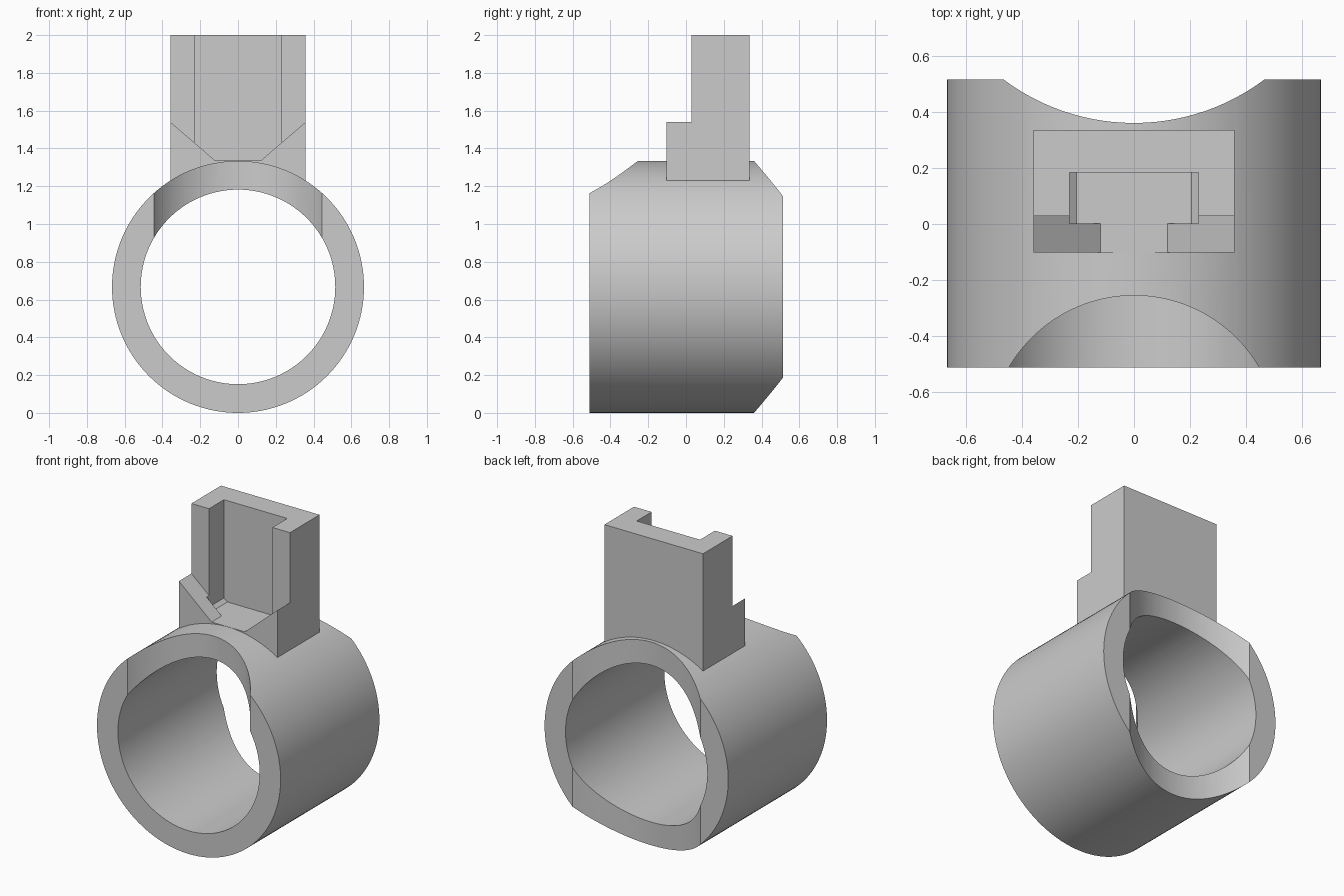
import bpy
import bmesh
import math
from mathutils import Matrix, Vector

cube = bpy.data.objects.get("Cube")
if cube:
    bpy.data.objects.remove(cube, do_unlink=True)

grey = bpy.data.materials.new("light grey")
grey.use_nodes = True
grey.diffuse_color = (0.6, 0.6, 0.6, 1)
grey.node_tree.nodes["Principled BSDF"].inputs["Base Color"].default_value = (0.6, 0.6, 0.6, 1)


def add_object(name, bm):
    bmesh.ops.recalc_face_normals(bm, faces=bm.faces)
    mesh = bpy.data.meshes.new(name)
    bm.to_mesh(mesh)
    bm.free()
    mesh.materials.append(grey)
    obj = bpy.data.objects.new(name, mesh)
    bpy.context.collection.objects.link(obj)
    return obj


def cylinder(name, radius, length, centre, along_y=False):
    bm = bmesh.new()
    turn = Matrix.Rotation(math.pi / 2, 4, "X") if along_y else Matrix()
    bmesh.ops.create_cone(bm, cap_ends=True, segments=128, radius1=radius,
                          radius2=radius, depth=length,
                          matrix=Matrix.Translation(centre) @ turn)
    return add_object(name, bm)


def symmetric_prism(name, half_profile, y0, y1):
    """Mirror an x-z half profile (bottom to top) and extrude it along y."""
    points = half_profile + [(-x, z) for x, z in reversed(half_profile)]
    bm = bmesh.new()
    face = bm.faces.new([bm.verts.new((x, y0, z)) for x, z in points])
    result = bmesh.ops.extrude_face_region(bm, geom=[face])
    moved = [g for g in result["geom"] if isinstance(g, bmesh.types.BMVert)]
    bmesh.ops.translate(bm, verts=moved, vec=Vector((0, y1 - y0, 0)))
    return add_object(name, bm)


def combine(target, other, operation):
    mod = target.modifiers.new(operation, "BOOLEAN")
    mod.operation = operation
    mod.solver = "EXACT"
    mod.object = other
    bpy.context.view_layer.objects.active = target
    bpy.ops.object.modifier_apply(modifier=mod.name)
    bpy.data.objects.remove(other, do_unlink=True)


RADIUS = 0.667
BORE = 0.515

# Tube with a curved saddle through the back and a scoop in the upper front
clamp = cylinder("ring_with_holder", RADIUS, 1.025, (0, 0.002, RADIUS), True)
combine(clamp, cylinder("bore", BORE, 2, (0, 0, RADIUS), True), "DIFFERENCE")
combine(clamp, cylinder("back_saddle", 0.775, 3, (0, 1.135, RADIUS)), "DIFFERENCE")
combine(clamp, cylinder("front_scoop", 0.516, 1, (0, -0.771, RADIUS + 0.5)), "DIFFERENCE")

# Upright holder with a sloped front lip and an open pocket
holder = symmetric_prism("holder", [(0.358, 1.2), (0.358, 2)], 0.028, 0.335)
ramp = symmetric_prism("ramp", [(0.358, 1.2), (0.358, 1.54), (0.12, 1.335)], -0.102, 0.1)
combine(holder, ramp, "UNION")
pocket = symmetric_prism("pocket", [(0.205, 1.335), (0.23, 1.355), (0.23, 2.1)], 0.002, 0.183)
combine(holder, pocket, "DIFFERENCE")
combine(clamp, holder, "UNION")

# Smooth round walls, crisp edges
bpy.ops.object.select_all(action="DESELECT")
clamp.select_set(True)
bpy.context.view_layer.objects.active = clamp
bpy.ops.object.shade_smooth_by_angle(angle=math.radians(25))
